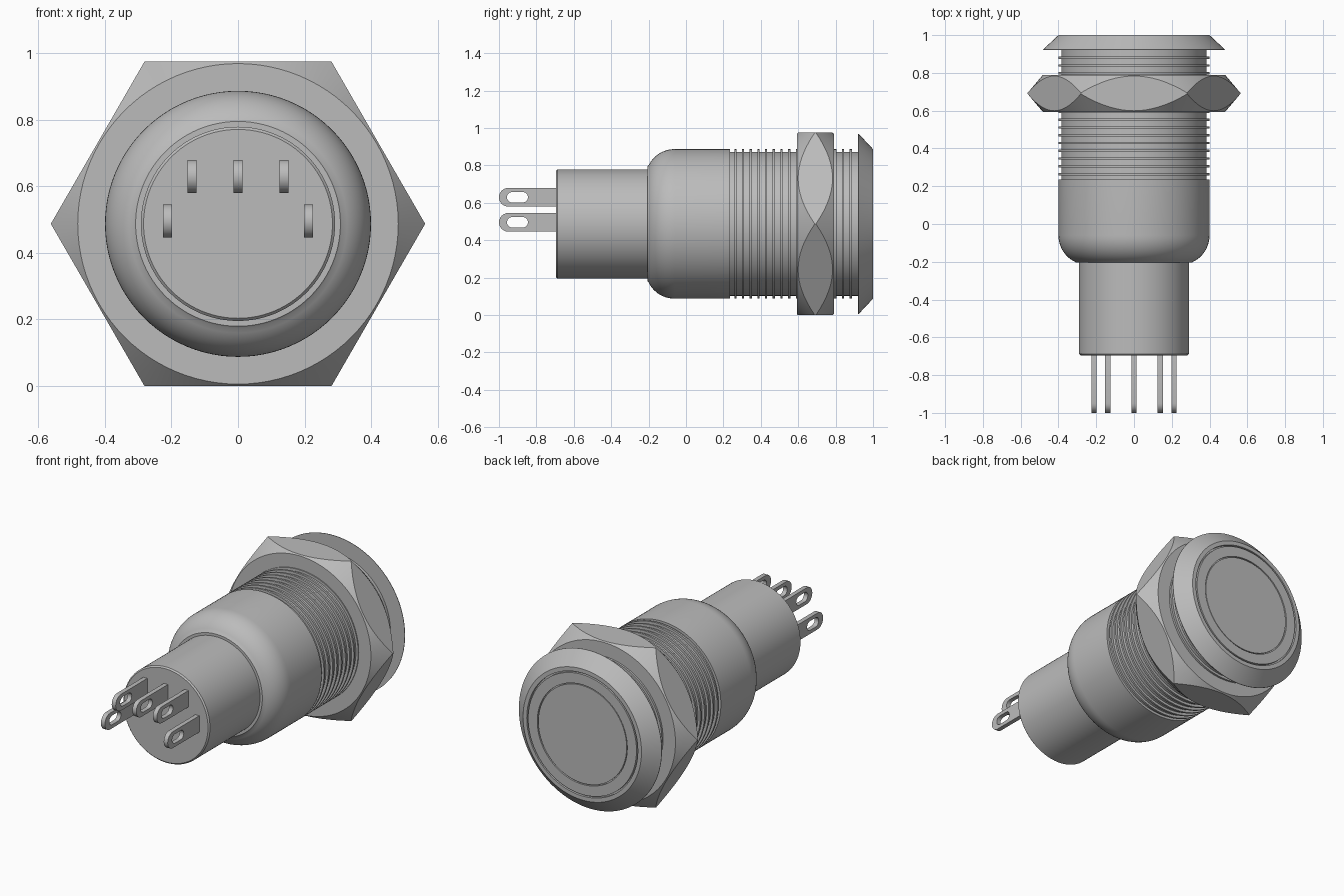
import bpy, bmesh
from math import sin, cos, pi, radians

cube = bpy.data.objects.get("Cube")
if cube:
    bpy.data.objects.remove(cube)

AXIS_Z = 0.4875
SEGMENTS = 96

metal = bpy.data.materials.new("grey metal")
metal.use_nodes = True
metal.diffuse_color = (0.5, 0.5, 0.5, 1)
metal.node_tree.nodes["Principled BSDF"].inputs["Base Color"].default_value = (0.5, 0.5, 0.5, 1)


def finish(bm, name):
    bmesh.ops.remove_doubles(bm, verts=bm.verts, dist=1e-5)
    bmesh.ops.recalc_face_normals(bm, faces=bm.faces)
    mesh = bpy.data.meshes.new(name)
    bm.to_mesh(mesh)
    bm.free()
    mesh.materials.append(metal)
    obj = bpy.data.objects.new(name, mesh)
    bpy.context.collection.objects.link(obj)
    bpy.ops.object.select_all(action="DESELECT")
    obj.select_set(True)
    bpy.context.view_layer.objects.active = obj
    bpy.ops.object.shade_smooth_by_angle(angle=radians(25))
    return obj


def bridge(bm, rings, closed=False):
    """Join equal rings of vertices with quads."""
    pairs = list(zip(rings, rings[1:]))
    if closed:
        pairs.append((rings[-1], rings[0]))
    for a, b in pairs:
        n = len(a)
        for i in range(n):
            j = (i + 1) % n
            bm.faces.new((a[i], a[j], b[j], b[i]))


def polar_ring(bm, n, shape):
    """Ring about the long axis; shape(angle) gives radius and y."""
    ring = []
    for i in range(n):
        a = 2 * pi * i / n
        r, y = shape(a)
        ring.append(bm.verts.new((r * cos(a), y, AXIS_Z + r * sin(a))))
    return ring


def lathe(name, profile):
    """Spin (radius, y) points; the first and last points are capped."""
    bm = bmesh.new()
    rings = [polar_ring(bm, SEGMENTS, lambda a, p=p: p) for p in profile]
    bridge(bm, rings)
    bm.faces.new(rings[0])
    bm.faces.new(rings[-1])
    return finish(bm, name)


# Rear housing with a slightly eased rim
lathe("rear_housing", [(0.284, -0.695), (0.292, -0.687), (0.292, -0.18)])

# Main barrel: rounded shoulder, plain section, then thread ridges
barrel = [(0.308, -0.205)]
for i in range(11):
    a = radians(25 + 65 * i / 10)
    t = (sin(a) - sin(radians(25))) / (1 - sin(radians(25)))
    barrel.append((0.313 + 0.087 * t, -0.06 - 0.14 * cos(a) / cos(radians(25))))
barrel += [(0.4, 0.235), (0.385, 0.235)]
for k in range(16):
    y = 0.264 + 0.0411 * k
    barrel += [(0.385, y - 0.006), (0.4, y - 0.006), (0.4, y + 0.006), (0.385, y + 0.006)]
barrel.append((0.385, 0.93))
lathe("threaded_barrel", barrel)

# Bevelled flange with a narrow groove around the button
lathe("flange", [(0.37, 0.92), (0.482, 0.92), (0.482, 0.923), (0.4, 1.0), (0.375, 1.0),
                 (0.375, 0.985), (0.366, 0.985), (0.366, 1.0), (0.304, 1.0),
                 (0.304, 0.99), (0.298, 0.99), (0.298, 0.998)])

# Hexagonal nut with conical chamfers meeting at the corners
NUT_Y, NUT_HALF, APOTHEM, FLAT_R = 0.6915, 0.0985, 0.4875, 0.482


def hex_radius(a):
    return APOTHEM / cos((a % (pi / 3)) - pi / 6)


def hex_edge(a, side):
    corner = APOTHEM / cos(pi / 6)
    t = (hex_radius(a) - FLAT_R) / (corner - FLAT_R)
    return hex_radius(a), NUT_Y + side * (NUT_HALF - (NUT_HALF - 0.003) * t)


bm = bmesh.new()
shapes = [lambda a: (0.38, NUT_Y - NUT_HALF), lambda a: (FLAT_R, NUT_Y - NUT_HALF),
          lambda a: hex_edge(a, -1), lambda a: hex_edge(a, 1),
          lambda a: (FLAT_R, NUT_Y + NUT_HALF), lambda a: (0.38, NUT_Y + NUT_HALF)]
bridge(bm, [polar_ring(bm, SEGMENTS, s) for s in shapes], closed=True)
finish(bm, "hex_nut")


# Solder terminals: flat tabs with rounded tips and slotted holes
def slot_ring(bm, x, z, half, y0, y1, steps=12):
    """Stadium outline whose arc centres are at y0 and y1."""
    ring = []
    for centre, start in ((y1, -pi / 2), (y0, pi / 2)):
        for i in range(steps + 1):
            a = start + pi * i / steps
            ring.append(bm.verts.new((x, centre + half * cos(a), z + half * sin(a))))
    return ring


def terminal(name, x, z):
    bm = bmesh.new()
    outer = [slot_ring(bm, x + s * 0.0135, z, 0.05, -0.95, -0.66) for s in (-1, 1)]
    inner = [slot_ring(bm, x + s * 0.0135, z, 0.028, -0.929, -0.873) for s in (1, -1)]
    bridge(bm, outer + inner, closed=True)
    finish(bm, name)


for name, x, z in (("terminal_upper_right", -0.139, 0.63), ("terminal_upper_middle", 0, 0.63),
                   ("terminal_upper_left", 0.139, 0.63), ("terminal_lower_right", -0.212, 0.496),
                   ("terminal_lower_left", 0.212, 0.496)):
    terminal(name, x, z)
